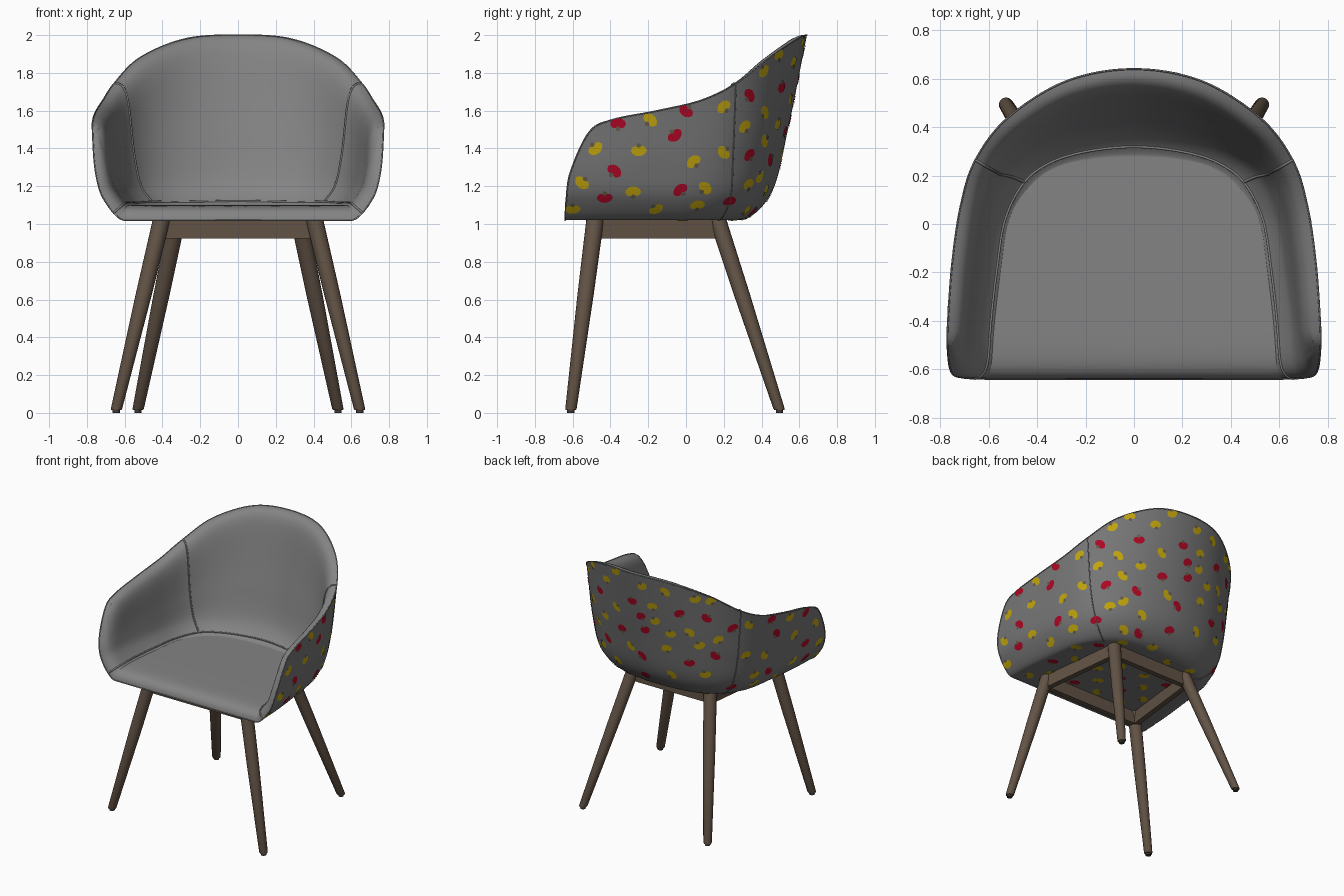
import bpy, bmesh, math
from mathutils import Vector, kdtree
from mathutils.bvhtree import BVHTree

cube = bpy.data.objects.get("Cube")
if cube:
    bpy.data.objects.remove(cube)


def material(name, *rgb):
    m = bpy.data.materials.new(name)
    m.use_nodes = True
    m.diffuse_color = (*rgb, 1)
    m.node_tree.nodes["Principled BSDF"].inputs["Base Color"].default_value = (*rgb, 1)
    return m


LINING = material("lining grey", .23, .23, .23)
FABRIC = material("outer grey", .18, .18, .18)
WOOD = material("brown wood", .122, .086, .06)
YELLOW = material("petal yellow", .53, .37, .004)
RED = material("petal red", .42, .002, .018)
TAUPE = material("flower centre", .13, .105, .065)
DARK = material("glide brown", .05, .04, .035)


def finish(name, bm, mats, angle=45):
    mesh = bpy.data.meshes.new(name)
    bm.to_mesh(mesh)
    bm.free()
    for m in mats:
        mesh.materials.append(m)
    mesh.shade_smooth()
    mesh.set_sharp_from_angle(angle=math.radians(angle))
    bpy.context.collection.objects.link(bpy.data.objects.new(name, mesh))


def tube(name, points, radius, mat):
    curve = bpy.data.curves.new(name, "CURVE")
    curve.dimensions = "3D"
    curve.bevel_depth = radius
    curve.bevel_resolution = 1
    spline = curve.splines.new("POLY")
    spline.points.add(len(points) - 1)
    for sp, p in zip(spline.points, points):
        sp.co = (*p, 1)
    curve.materials.append(mat)
    bpy.context.collection.objects.link(bpy.data.objects.new(name, curve))


def spline_point(pts, first, last, s):
    """Catmull-Rom through pts with phantom end points."""
    k = min(int(s), len(pts) - 2)
    f = s - k
    a, b, c, d = [first, *pts, last][k:k + 4]
    return .5 * (2 * b + (c - a) * f + (2 * a - 5 * b + 4 * c - d) * f ** 2
                 + (3 * b - a - 3 * c + d) * f ** 3)


# Guide lines of the shell, front edge of the arm to centre of the back
rim = [(.77, -.512, 1.487), (.768, -.39, 1.552), (.75, -.15, 1.6), (.715, .08, 1.655),
       (.655, .265, 1.745), (.52, .44, 1.88), (.28, .59, 1.98), (0, .64, 2)]
wall = [(.755, -.61, 1.28), (.75, -.42, 1.28), (.725, -.18, 1.3), (.685, .07, 1.32),
        (.615, .25, 1.36), (.475, .4, 1.43), (.265, .5, 1.48), (0, .54, 1.5)]
hip = [(.71, -.634, 1.13), (.705, -.43, 1.13), (.68, -.19, 1.13), (.64, .05, 1.13),
       (.555, .235, 1.135), (.42, .35, 1.14), (.235, .42, 1.15), (0, .45, 1.16)]
base = [(.6, -.64, 1.02), (.59, -.44, 1.02), (.56, -.2, 1.02), (.52, .03, 1.02),
        (.42, .17, 1.02), (.31, .24, 1.02), (.17, .27, 1.02), (0, .28, 1.02)]
guides = [[Vector(p) for p in g] for g in (rim, wall, hip, base)]
COL, ROW, FLOOR = 10, 14, 14
I, WALL_END = 7 * COL, 3 * ROW
J = WALL_END + FLOOR


def eased(step, size):
    """Crowd the samples of the first span towards the open edge."""
    s = step / size
    return s ** 1.7 if s < 1 else s


def shell_point(i, j):
    t, s = eased(i, COL), eased(j, ROW)
    starts = [guides[1][0]] + [2 * g[0] - g[1] for g in guides[1:]]
    r, w, h, b = [spline_point(g, first, g[-2] - Vector((2 * g[-2].x, 0, 0)), t)
                  for g, first in zip(guides, starts)]
    if j <= WALL_END:
        # The arm's front corner runs round smoothly from rim to front edge
        before = (2 * r - w).lerp(guides[0][1], max(0, 1 - t))
        after = Vector((2 * b.x - h.x, 2 * b.y - h.y, h.z))
        return spline_point([r, w, h, b], before, after, s)
    spine = Vector((0, -.64 + .69 * t / 7, 1.02))
    return b.lerp(spine, (j - WALL_END) / FLOOR)


# Outer skin, mirrored, sharing the centre line
bm = bmesh.new()
outer = {}
for side in (1, -1):
    for i in range(I + 1):
        for j in range(J + 1):
            centre = i == I or j == J
            if centre and side == -1:
                outer[side, i, j] = outer[1, i, j]
                continue
            p = shell_point(i, j)
            outer[side, i, j] = bm.verts.new((0 if centre else p.x * side, p.y, p.z))
for side in (1, -1):
    for i in range(I):
        for j in range(J):
            ring = [(i, j), (i, j + 1), (i + 1, j + 1), (i + 1, j)]
            bm.faces.new([outer[(side, *k)] for k in ring[::-side]])
bm.normal_update()
if outer[1, 4, J - 3].normal.z > 0:
    bmesh.ops.reverse_faces(bm, faces=bm.faces[:])
    bm.normal_update()
skin = BVHTree.FromBMesh(bm)

# Padded lining, swelling softly from the outer edge
border = [v for v in bm.verts if v.is_boundary]
tree = kdtree.KDTree(len(border))
for n, v in enumerate(border):
    tree.insert(v.co, n)
tree.balance()
inner = {}
for v in bm.verts[:]:
    if v.is_boundary:
        inner[v] = v
        continue
    gap = tree.find(v.co)[2]
    inner[v] = bm.verts.new(v.co - v.normal * .08 * math.sqrt(1 - math.exp(-gap / .045)))
for f in bm.faces[:]:
    bm.faces.new([inner[v] for v in reversed(f.verts)]).material_index = 1
bm.normal_update()

# Seams and edge welt
SEAT_ROW, SEAM_COL = 2 * ROW + ROW // 2, 4 * COL


def both_sides(pick):
    return pick(1) + pick(-1)[-2::-1]


edge = both_sides(lambda s: [outer[s, 0, j].co.copy() for j in range(J, 0, -1)]
                  + [outer[s, i, 0].co.copy() for i in range(I + 1)])
tube("edge_welt", edge, .004, LINING)
seat_line = both_sides(lambda s: [inner[outer[s, i, SEAT_ROW]].co.copy() for i in range(I + 1)])
tube("seat_seam", seat_line, .006, LINING)
for side, word in ((1, "left"), (-1, "right")):
    column = [outer[side, SEAM_COL, j] for j in range(WALL_END + 1)]
    tube(word + "_outer_seam", [v.co.copy() for v in column], .004, FABRIC)
    tube(word + "_inner_seam", [inner[v].co.copy() for v in column[:SEAT_ROW + 1]], .006, LINING)
finish("upholstered_shell", bm, [FABRIC, LINING])

# Flower print: thin petals laid on the outer skin
petals = bmesh.new()
placed = []


def patch(centre, u, v, radius, index, lift):
    def on_skin(p):
        loc, n, _, _ = skin.find_nearest(p)
        return petals.verts.new(loc + n * lift)
    hub = on_skin(centre)
    count = 16
    loop = []
    for k in range(count):
        a = math.tau * k / count
        r = radius(a)
        loop.append(on_skin(centre + u * r * math.cos(a) + v * r * math.sin(a)))
    for k in range(count):
        petals.faces.new((hub, loop[k], loop[(k + 1) % count])).material_index = index


def bean(a):
    notch = math.exp(-((a - math.pi / 2) / .5) ** 2)
    return (.043 - .012 * abs(math.sin(a))) * (1 - .6 * notch)


def flower(origin, direction, red):
    """Print one flower where the ray meets the outer skin, if there is room."""
    centre, normal, _, _ = skin.ray_cast(origin, direction)
    if not centre or normal.dot(direction) > -.1:
        return
    if any((centre - p).length < .1 for p in placed):
        return
    turn = .8 * math.sin(len(placed) * 2.1) + math.pi * (len(placed) % 2)
    placed.append(centre)
    u = normal.cross(Vector((0, 0, 1)))
    if u.length < .2:
        u = Vector((1, 0, 0))
    u.normalize()
    v = normal.cross(u)
    u, v = u * math.cos(turn) + v * math.sin(turn), v * math.cos(turn) - u * math.sin(turn)
    patch(centre, u, v, bean, 1 if red else 0, .003)
    patch(centre + v * .026, u, v, lambda a: .012, 2, .0045)


def print_from(azimuth, tilt, red_spots, yellow_spots):
    """Project spots, given across and up, from a direction in degrees."""
    az, el = math.radians(azimuth), math.radians(tilt)
    across = Vector((-math.sin(az), math.cos(az), 0))
    toward = Vector((math.cos(az) * math.cos(el), math.sin(az) * math.cos(el), math.sin(el)))
    up = toward.cross(across)
    for spots, red in ((red_spots, True), (yellow_spots, False)):
        for a, b in spots:
            flower(across * a + up * b + toward * 4, -toward, red)


# Side panels
side_red = [(-.36, 1.53), (-.06, 1.47), (-.38, 1.28), (-.43, 1.14), (-.03, 1.18),
            (0, 1.6), (.23, 1.12)]
side_yellow = [(-.48, 1.4), (-.19, 1.55), (-.25, 1.39), (.04, 1.33), (-.55, 1.22),
               (-.28, 1.17), (-.16, 1.08), (.1, 1.19), (-.6, 1.08), (.2, 1.62),
               (.2, 1.38), (.06, 1.1)]
print_from(0, 0, side_red, side_yellow)
print_from(180, 0, [(-y, z) for y, z in side_red], [(-y, z) for y, z in side_yellow])
# Left corner of the back
print_from(0, 0, [(.335, 1.68), (.505, 1.725), (.335, 1.365), (.445, 1.34)],
           [(.49, 1.895), (.41, 1.81), (.415, 1.59), (.485, 1.53), (.31, 1.515),
            (.415, 1.44), (.33, 1.21), (.39, 1.25), (.32, 1.07)])
# Right half of the back
print_from(124.5, 25.6,
           [(-.62, 1.4), (-.37, 1.39), (-.04, 1.3), (.15, 1.27), (-.44, 1.2), (-.28, 1.19),
            (-.53, 1.1), (-.3, 1.01), (.03, .96), (.33, 1.2), (.21, 1.01)],
           [(-.48, 1.63), (-.34, 1.57), (-.55, 1.54), (-.3, 1.49), (-.14, 1.45), (.07, 1.4),
            (.18, 1.39), (-.48, 1.35), (-.23, 1.35), (-.21, 1.25), (-.53, 1.25), (.03, 1.17),
            (-.1, 1.16), (.23, 1.12), (-.38, 1.08), (-.13, 1.06), (.1, 1.08), (-.47, .98),
            (-.23, .94), (.14, .88)])
# Left half of the back
print_from(50.2, -30.6,
           [(.03, 1.79), (.19, 1.74), (.38, 1.64), (.21, 1.45), (.44, 1.38), (-.1, 1.34),
            (.03, 1.14), (.25, 1.16)],
           [(-.03, 1.96), (.27, 1.99), (.1, 1.92), (.44, 1.9), (.31, 1.84), (.52, 1.74),
            (-.08, 1.71), (.1, 1.61), (.26, 1.56), (.02, 1.46), (.48, 1.51), (.32, 1.34),
            (.12, 1.29), (.44, 1.15), (.13, 1.04)])
# Underside
for row in range(-3, 4):
    for c in range(-2, 3):
        origin = Vector((c * .21 + (row % 2) * .1, row * .13 - .15, 0))
        flower(origin, Vector((0, 0, 1)), (c + 2 * row) % 3 == 0)
finish("flower_print", petals, [YELLOW, RED, TAUPE])


# Legs, glides and rails
def loft(name, rings, mat, sides=20):
    bm = bmesh.new()
    loops = [[bm.verts.new((x + r * math.cos(math.tau * k / sides),
                            y + r * math.sin(math.tau * k / sides), z))
              for k in range(sides)] for x, y, z, r in rings]
    for lo, hi in zip(loops, loops[1:]):
        for k in range(sides):
            m = (k + 1) % sides
            bm.faces.new((lo[k], lo[m], hi[m], hi[k]))
    bm.faces.new(loops[0][::-1])
    bm.faces.new(loops[-1])
    finish(name, bm, [mat])


def leg(name, foot, top):
    foot, top = Vector((*foot, .014)), Vector((*top, 1.03))
    rings = [(*foot.lerp(top, f), r) for f, r in ((0, .026), (.008, .03), (.6, .043), (1, .047))]
    loft(name, rings, WOOD)
    loft(name + "_glide", [(foot.x, foot.y, 0, .019), (foot.x, foot.y, .016, .019)], DARK)


def rail(name, a, b):
    bm = bmesh.new()
    bmesh.ops.create_cube(bm, size=1)
    a, b = Vector(a), Vector(b)
    along = (b - a).normalized()
    across = Vector((-along.y, along.x))
    for v in bm.verts:
        p = a.lerp(b, v.co.x + .5) + across * v.co.y * .04
        v.co = (p.x, p.y, .972 + v.co.z * .098)
    finish(name, bm, [WOOD])


for side, word in ((1, "left"), (-1, "right")):
    leg(word + "_front_leg", (side * .645, -.61), (side * .403, -.48))
    leg(word + "_rear_leg", (side * .53, .495), (side * .322, .165))
    rail(word + "_side_rail", (side * .41, -.48), (side * .335, .18))
rail("front_rail", (-.41, -.475), (.41, -.475))
rail("rear_rail", (-.335, .175), (.335, .175))
